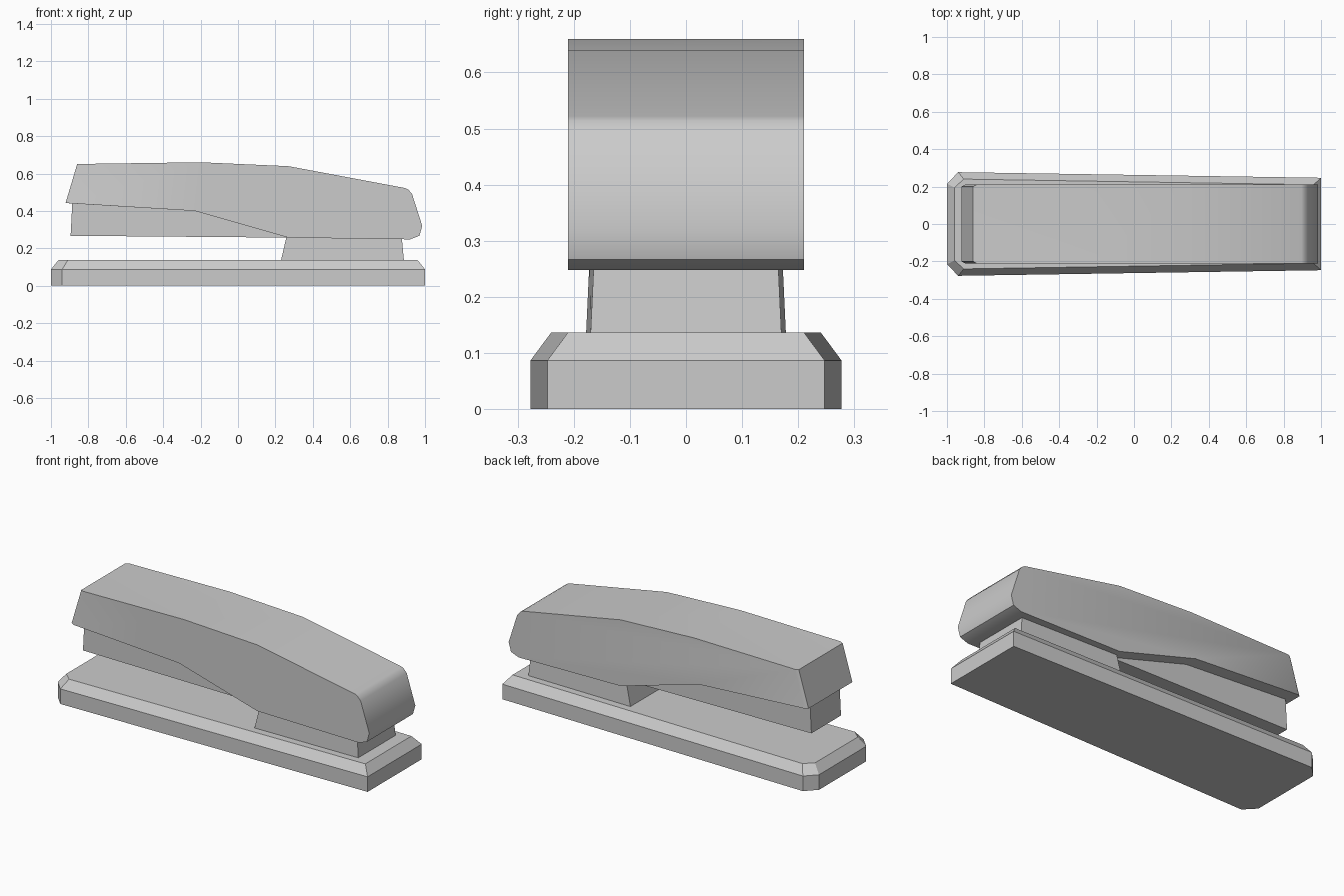
import bpy, bmesh

if "Cube" in bpy.data.objects:
    bpy.data.objects.remove(bpy.data.objects["Cube"])


def make_object(name, rings, smooth=0.0):
    """Closed loft through matching rings of 3D points."""
    bm = bmesh.new()
    loops = [[bm.verts.new(p) for p in ring] for ring in rings]
    n = len(loops[0])
    for a, b in zip(loops, loops[1:]):
        for i in range(n):
            j = (i + 1) % n
            bm.faces.new((a[i], a[j], b[j], b[i]))
    bm.faces.new(loops[0][::-1])
    bm.faces.new(loops[-1])
    bmesh.ops.recalc_face_normals(bm, faces=bm.faces)
    mesh = bpy.data.meshes.new(name)
    bm.to_mesh(mesh)
    bm.free()
    obj = bpy.data.objects.new(name, mesh)
    bpy.context.collection.objects.link(obj)
    if smooth:
        bpy.context.view_layer.objects.active = obj
        obj.select_set(True)
        bpy.ops.object.shade_smooth_by_angle(angle=smooth)
        obj.select_set(False)
    return obj


def plan(half, z):
    """Mirror a half outline (x, y) over y = 0 at height z."""
    return [(x, y, z) for x, y in half] + [(x, -y, z) for x, y in reversed(half)]


def profile(points, y):
    return [(x, y, z) for x, z in points]


# Base plate with clipped rear corners and bevelled rim
foot = [(-1, 0.215), (-0.94, 0.277), (1, 0.247)]
deck = [(-0.96, 0.195), (-0.91, 0.24), (0.96, 0.21)]
make_object("base", [plan(foot, 0), plan(foot, 0.087), plan(deck, 0.137)])

# Tapered hinge block
make_object("hinge_block", [
    plan([(0.23, 0.178), (0.887, 0.17)], 0.136),
    plan([(0.26, 0.172), (0.875, 0.164)], 0.265)])

# Staple magazine
magazine = [(-0.895, 0.267), (0.30, 0.257), (0.30, 0.34), (-0.20, 0.43), (-0.885, 0.46)]
make_object("magazine", [profile(magazine, y) for y in (-0.135, 0.135)])

# Handle: side profile, with small bevels on the two upright corners at the tip
curve = [(-0.2, 0.66), (0.27, 0.639), (0.895, 0.522), (0.91, 0.514), (0.93, 0.492),
         (0.985, 0.32), (0.97, 0.267), (0.92, 0.248), (0.27, 0.257), (-0.23, 0.40)]
tip = [(-0.903, 0.441), (-0.842, 0.651)]
nose = [(-0.922, 0.442), (-0.86, 0.65)]
make_object("handle", [
    profile(curve + (nose if abs(y) < 0.205 else tip), y)
    for y in (-0.21, -0.2, 0.2, 0.21)], smooth=0.65)
